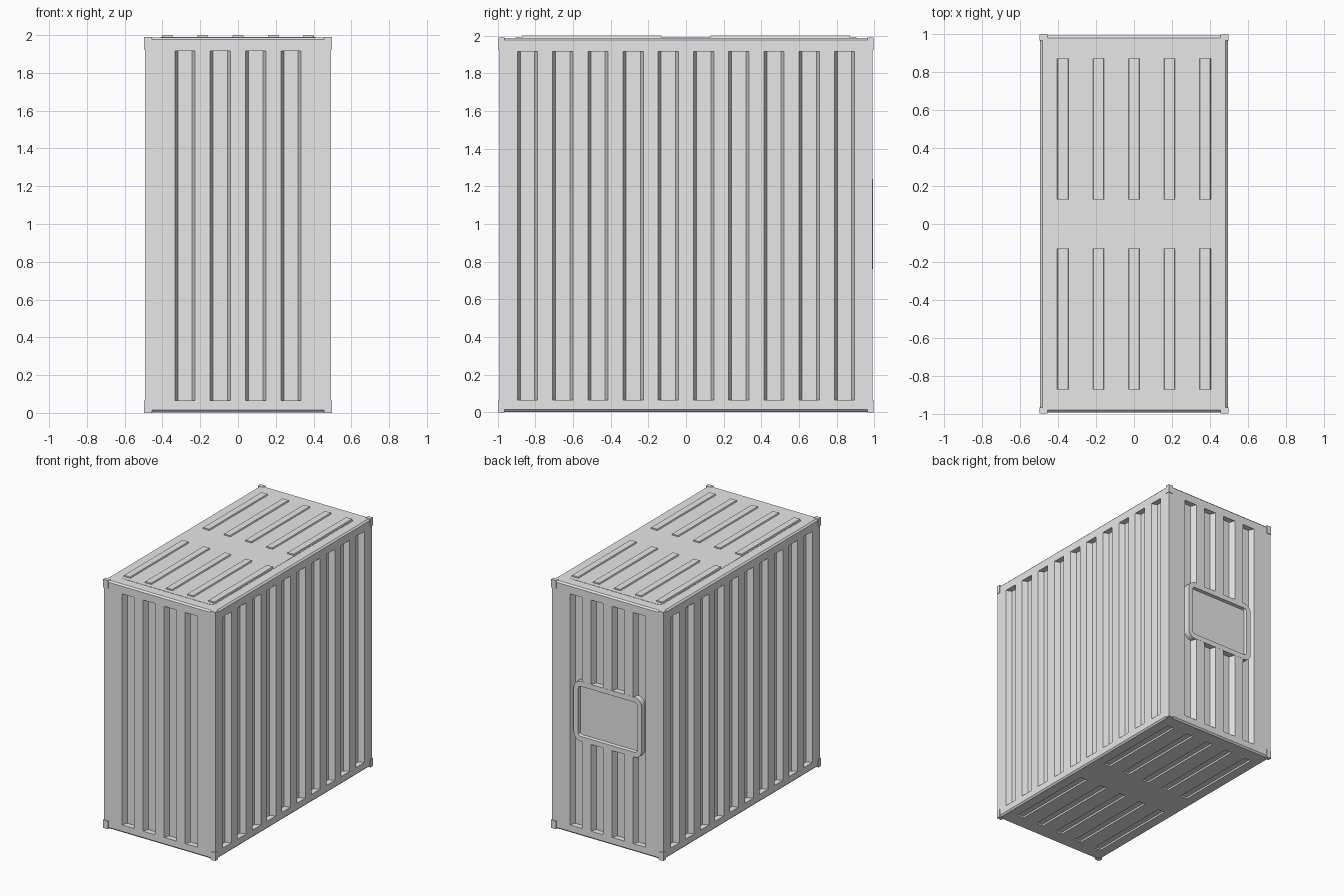
import bpy, bmesh
from math import pi, cos, sin
from mathutils import Matrix, Vector

if "Cube" in bpy.data.objects:
    bpy.data.objects.remove(bpy.data.objects["Cube"])

grey = bpy.data.materials.new("plain_grey")
grey.use_nodes = True
grey.diffuse_color = (0.8, 0.8, 0.8, 1)
grey.node_tree.nodes["Principled BSDF"].inputs["Base Color"].default_value = (0.8, 0.8, 0.8, 1)

HX, HY, BOTTOM, TOP = 0.493, 0.991, 0.002, 1.988
DEPTH = 0.045


def make(name, bm):
    mesh = bpy.data.meshes.new(name)
    bmesh.ops.recalc_face_normals(bm, faces=bm.faces)
    bm.to_mesh(mesh)
    bm.free()
    mesh.materials.append(grey)
    obj = bpy.data.objects.new(name, mesh)
    bpy.context.collection.objects.link(obj)
    return obj


def wall(turns, u, z, dist):
    """Place local space on a wall: x along it, -y pointing outwards."""
    return Matrix.Rotation(turns * pi / 2, 4, 'Z') @ Matrix.Translation((u, -dist, z))


def frustum(bm, place, w_out, w_in, h, n_out, n_in):
    """Box whose half width changes from the outer to the inner end."""
    for v in bmesh.ops.create_cube(bm, size=2)["verts"]:
        x, y, z = v.co
        w, n = (w_out, n_out) if y < 0 else (w_in, n_in)
        v.co = place @ Vector((x * w, n, z * h))


def rounded_panel(name, place, w, h, r, thick, rim=0, recess=0):
    bm = bmesh.new()
    pts = []
    for i, (sx, sz) in enumerate([(1, 1), (-1, 1), (-1, -1), (1, -1)]):
        for k in range(6):
            a = (i + k / 5) * pi / 2
            pts.append((sx * (w - r) + r * cos(a), 0, sz * (h - r) + r * sin(a)))
    face = bm.faces.new([bm.verts.new(p) for p in pts])
    ext = bmesh.ops.extrude_face_region(bm, geom=[face], use_keep_orig=True)
    moved = [g for g in ext["geom"] if isinstance(g, bmesh.types.BMVert)]
    bmesh.ops.translate(bm, verts=moved, vec=(0, thick, 0))
    bmesh.ops.recalc_face_normals(bm, faces=bm.faces)
    if rim:
        front = min(bm.faces, key=lambda f: f.calc_center_median().y)
        bmesh.ops.inset_individual(bm, faces=[front], thickness=rim)
        bmesh.ops.inset_individual(bm, faces=[front], thickness=0.004, depth=-recess)
    bm.transform(place)
    return make(name, bm)


def cut(obj, cutter):
    """Subtract the cutter from the object and discard it."""
    cutter.hide_render = True
    mod = obj.modifiers.new("cut", 'BOOLEAN')
    mod.operation, mod.solver, mod.object = 'DIFFERENCE', 'EXACT', cutter
    bpy.context.view_layer.update()
    graph = bpy.context.evaluated_depsgraph_get()
    mesh = bpy.data.meshes.new_from_object(obj.evaluated_get(graph))
    obj.modifiers.clear()
    obj.data = mesh
    bpy.data.objects.remove(cutter)


# Box body with chamfered top and bottom edges
bm = bmesh.new()
mid = (TOP + BOTTOM) / 2
bmesh.ops.create_cube(bm, size=2)
for v in bm.verts:
    v.co = (v.co.x * HX, v.co.y * HY, mid + v.co.z * (TOP - BOTTOM) / 2)
level = [e for e in bm.edges if abs(e.verts[0].co.z - e.verts[1].co.z) < 0.01]
bmesh.ops.bevel(bm, geom=level, offset=0.012, segments=1, affect='EDGES')
body = make("container_body", bm)

# Wall corrugations and floor grooves
bm = bmesh.new()
ends = [(i - 1.5) * 0.187 for i in range(4)]
sides = [(i - 4.5) * 0.187 for i in range(10)]
for turns in range(4):
    centres, dist = (sides, HX) if turns % 2 else (ends, HY)
    for u in centres:
        frustum(bm, wall(turns, u, 0.99, dist), 0.07, 0.038, 0.925, -DEPTH, DEPTH)
slots = [((i - 2) * 0.187, s * 0.5) for i in range(5) for s in (-1, 1)]
face_down = Matrix.Rotation(pi / 2, 4, 'X')
for x, y in slots:
    place = Matrix.Translation((x, y, BOTTOM)) @ face_down
    frustum(bm, place, 0.034, 0.026, 0.37, -0.012, 0.012)
cut(body, make("groove_cutter", bm))

# Rear plate set into a pocket in the back wall
bm = bmesh.new()
frustum(bm, wall(2, 0, 1, HY), 0.28, 0.28, 0.22, -0.05, 0.05)
cut(body, make("pocket_cutter", bm))
rounded_panel("rear_plate", wall(2, 0, 1, HY + 0.001), 0.30, 0.24, 0.06, 0.06, 0.04, 0.025)

# Thin roof panel and raised roof ribs
face_up = Matrix.Rotation(-pi / 2, 4, 'X')
rounded_panel("roof_panel", Matrix.Translation((0, 0, TOP + 0.002)) @ face_up,
              0.41, 0.905, 0.04, 0.006)
bm = bmesh.new()
for x, y in slots:
    frustum(bm, Matrix.Translation((x, y, 2)) @ face_up, 0.026, 0.031, 0.37, 0, 0.014)
make("roof_ribs", bm)

# Corner fittings
bm = bmesh.new()
for sx in (-1, 1):
    for sy in (-1, 1):
        for z in (0.0325, 1.9575):
            place = Matrix.Translation((sx * 0.476, sy * 0.98, z))
            frustum(bm, place, 0.021, 0.021, 0.0325, -0.016, 0.016)
make("corner_fittings", bm)
